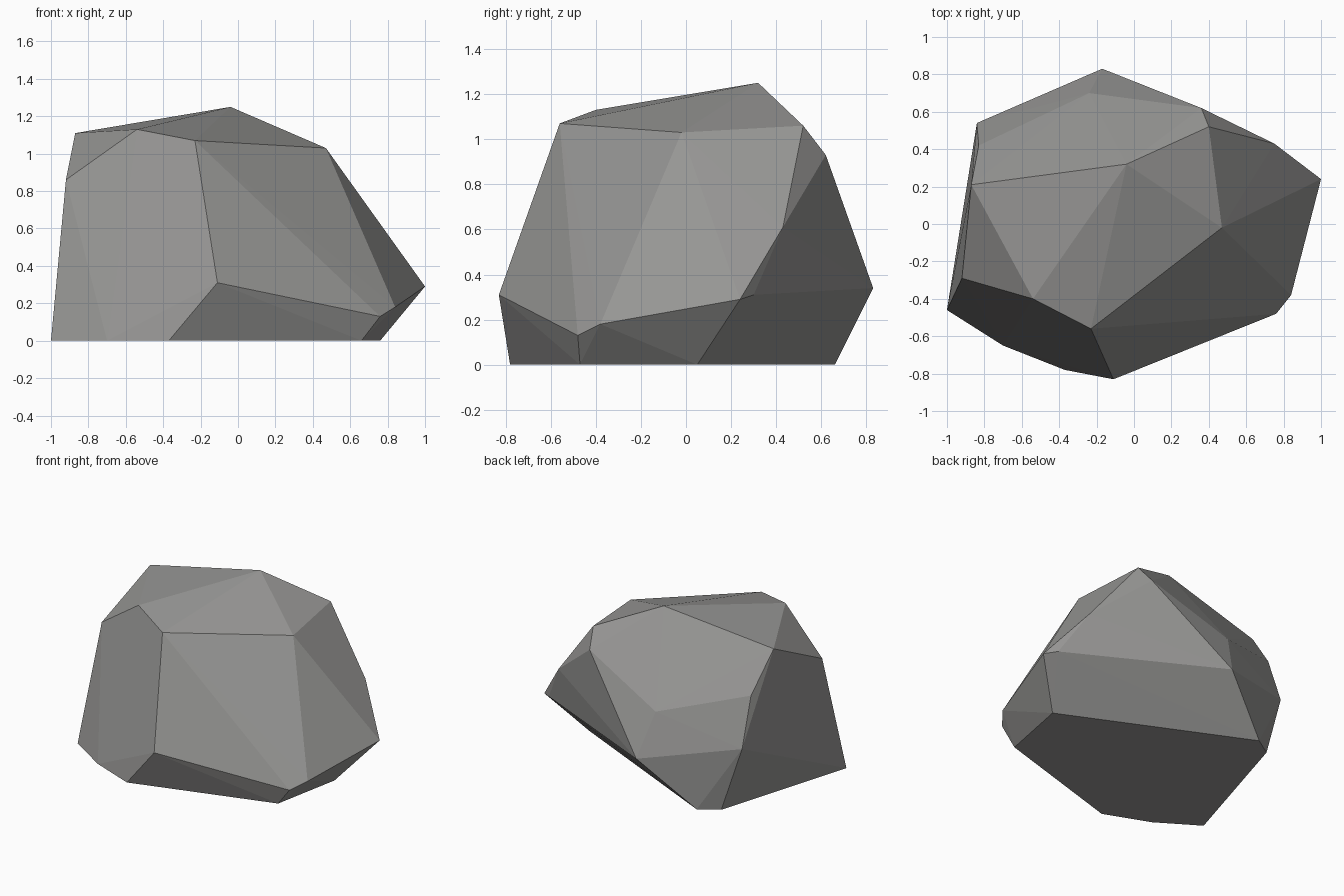
import bpy
import bmesh
from mathutils import Vector

default_cube = bpy.data.objects.get("Cube")
if default_cube:
    bpy.data.objects.remove(default_cube, do_unlink=True)


def make_material(name, colour):
    material = bpy.data.materials.new(name)
    material.use_nodes = True
    material.diffuse_color = colour
    shader = next(n for n in material.node_tree.nodes if n.type == "BSDF_PRINCIPLED")
    shader.inputs["Base Color"].default_value = colour
    shader.inputs["Roughness"].default_value = 0.9
    return material


def make_boulder(name, corners, material):
    """Wrap a faceted convex skin around the corner points."""
    bm = bmesh.new()
    for corner in corners:
        bm.verts.new(Vector(corner))
    hull = bmesh.ops.convex_hull(bm, input=bm.verts[:])
    unused = {v for v in hull["geom_interior"] + hull["geom_unused"]
              if isinstance(v, bmesh.types.BMVert)}
    bmesh.ops.delete(bm, geom=list(unused), context="VERTS")
    # Merge the flat underside into one face
    bmesh.ops.dissolve_limit(bm, angle_limit=0.01, verts=bm.verts[:], edges=bm.edges[:])
    bmesh.ops.recalc_face_normals(bm, faces=bm.faces[:])
    mesh = bpy.data.meshes.new(name)
    bm.to_mesh(mesh)
    bm.free()
    mesh.materials.append(material)
    boulder = bpy.data.objects.new(name, mesh)
    bpy.context.collection.objects.link(boulder)
    return boulder


# Outline resting on the ground
footprint = [(x, y, 0) for x, y in (
    (.76, .05), (-.55, .66), (-.69, .57), (-1, -.46),
    (-.7, -.65), (-.37, -.78), (.66, -.47))]

# Widest corners, low on the sides
girth = [(-.11, -.83, .31), (.76, -.48, .13), (.84, -.38, .18), (1, .24, .29),
         (.92, .3, .31), (-.17, .83, .34), (-.84, .54, .48)]

# Corners where the sides turn in toward the top
shoulder = [(.75, .43, .61), (.36, .62, .93), (-.24, .7, .66),
            (-.83, .42, .83), (-.92, -.29, .86)]

# Corners of the sloping top
crown = [(-.04, .32, 1.25), (.47, -.02, 1.03), (-.23, -.56, 1.07),
         (-.54, -.4, 1.13), (-.87, .21, 1.11), (.4, .52, 1.06)]

stone_grey = make_material("stone_grey", (.31, .308, .3, 1))
make_boulder("boulder", footprint + girth + shoulder + crown, stone_grey)
